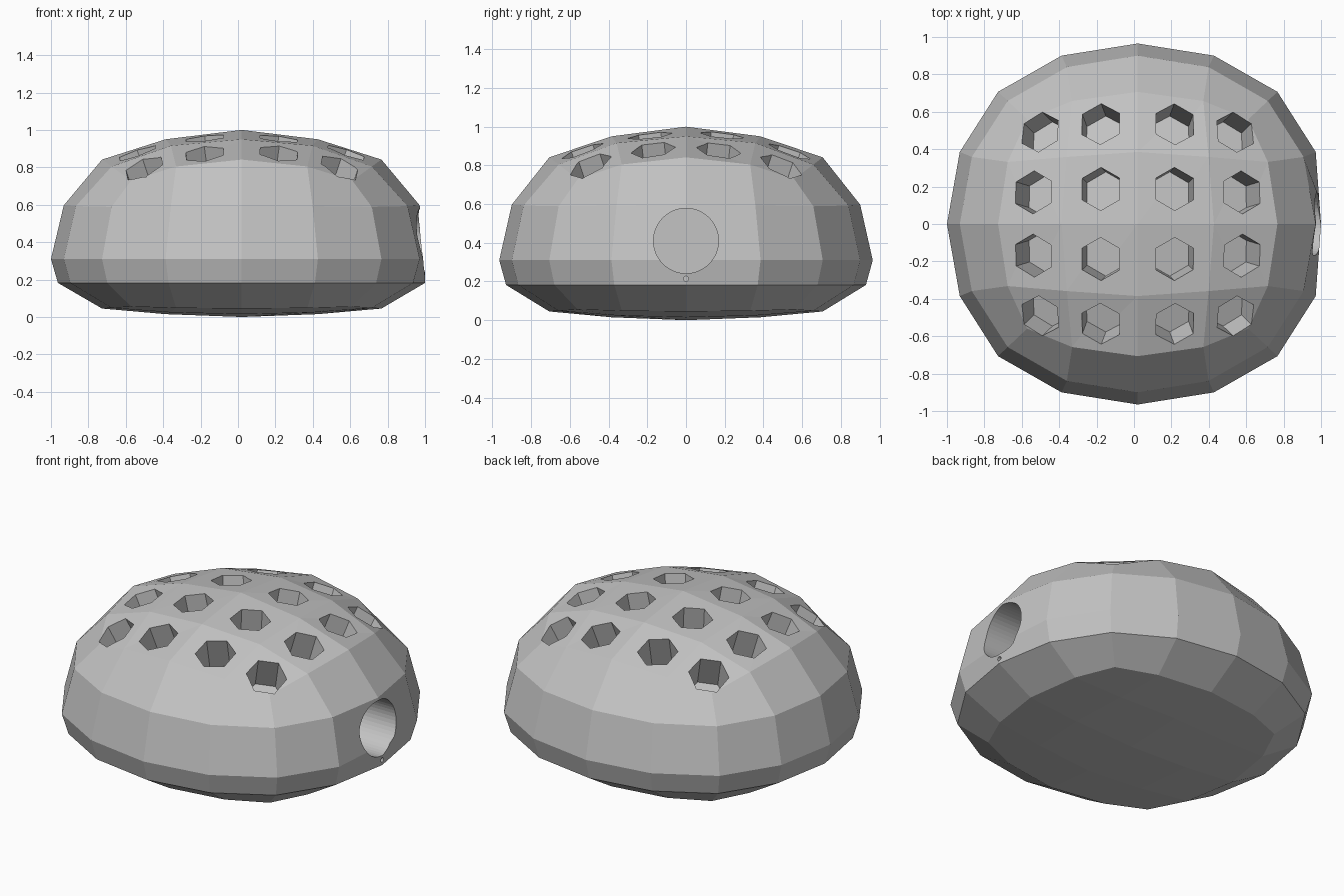
import bpy, bmesh, math
from mathutils import Vector, Matrix

if "Cube" in bpy.data.objects:
    bpy.data.objects.remove(bpy.data.objects["Cube"])

grey = bpy.data.materials.new("warm_grey")
grey.diffuse_color = (0.55, 0.55, 0.55, 1)
grey.use_nodes = True
grey.node_tree.nodes["Principled BSDF"].inputs["Base Color"].default_value = grey.diffuse_color

# Height map: relative height in the rounded cube -> final height
PROFILE = [(-1, 0), (-.933, .015), (-.733, .045), (-.58, .055), (-.42, .182),
           (-.33, .182), (0, .31), (.34, .588), (.4, .597), (.733, .842),
           (.933, .95), (1, 1)]


def height(t):
    t = max(-1, min(1, t))
    for (a, za), (b, zb) in zip(PROFILE, PROFILE[1:]):
        if t <= b:
            return za + (zb - za) * (t - a) / (b - a)
    return 1


# Domed body: a cube rounded twice, flattened underneath
bpy.ops.mesh.primitive_cube_add(size=2)
body = bpy.context.object
body.name = "domed_body"
sub = body.modifiers.new("round", 'SUBSURF')
sub.levels = sub.render_levels = 2
sub.use_limit_surface = False
bpy.ops.object.modifier_apply(modifier=sub.name)
radius = max(v.co.z for v in body.data.vertices)
for v in body.data.vertices:
    p = v.co / radius
    wide = 1.033 if -.45 < p.z < -.3 else 1
    x = p.x * 1.02 * wide + .02
    v.co = (min(x, 1), p.y * .965 * wide, height(p.z))   # cable side is flattened
body.data.materials.append(grey)
bpy.ops.object.shade_flat()

# Cutters for the hexagonal pits and the cable holes
bm = bmesh.new()


def pit(mouth, outward, r, depth, sides, turn=0):
    """Prism from just outside the mouth down to the given depth."""
    n = Vector(outward).normalized()
    rot = Vector((0, 0, 1)).rotation_difference(n).to_matrix().to_4x4()
    place = Matrix.Translation(Vector(mouth) + n * (.1 - depth / 2))
    bmesh.ops.create_cone(bm, cap_ends=True, segments=sides, radius1=r, radius2=r,
                          depth=depth + .2,
                          matrix=place @ rot @ Matrix.Rotation(turn, 4, 'Z'))


# create_cone starts its first corner on +y, so the hexagons point along y
for sx in (-1, 1):
    for sy in (-1, 1):
        for x, y in ((.53, .5), (.2, .54), (.56, .17), (.2, .19)):
            px, py = sx * x, sy * y
            z = 1 - .33 * (px * px + py * py)
            pit((px + .02, py, z), (.65 * px, .65 * py, 1), .116, .22, 6)
pit((1, 0, .41), (1, 0, 0), .168, .4, 48)
pit((1, 0, .214), (1, 0, 0), .014, .08, 12)

mesh = bpy.data.meshes.new("pit_cutters")
bm.to_mesh(mesh)
bm.free()
mesh.materials.append(grey)
cutter = bpy.data.objects.new("pit_cutters", mesh)
bpy.context.collection.objects.link(cutter)
cutter.hide_render = True

cut = body.modifiers.new("pits", 'BOOLEAN')
cut.operation = 'DIFFERENCE'
cut.solver = 'EXACT'
cut.object = cutter
bpy.context.view_layer.objects.active = body
bpy.ops.object.modifier_apply(modifier=cut.name)
bpy.data.objects.remove(cutter)
